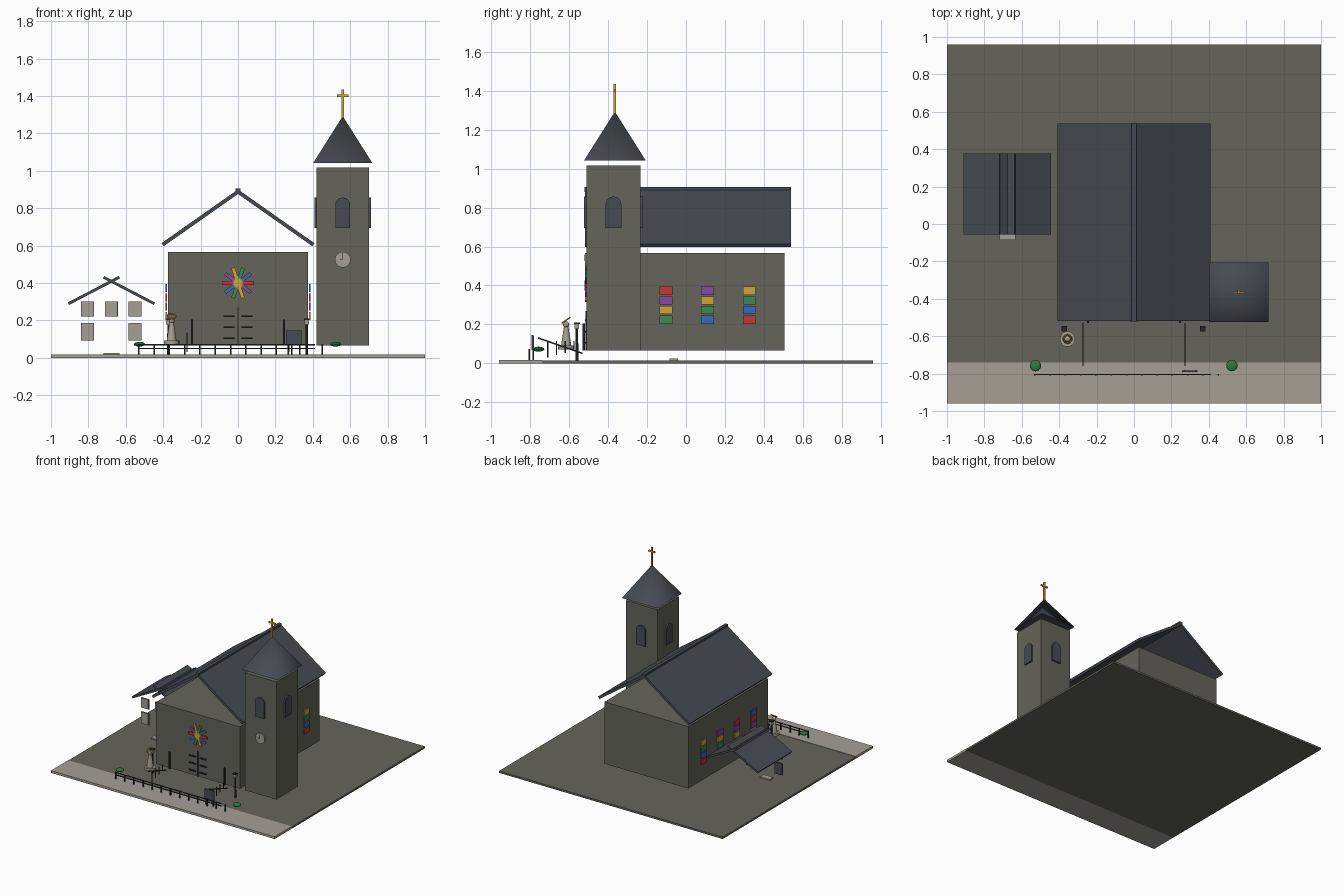
import bpy, bmesh, math
from mathutils import Vector, Matrix

if "Cube" in bpy.data.objects:
    bpy.data.objects.remove(bpy.data.objects["Cube"])


def material(name, r, g, b):
    m = bpy.data.materials.new(name)
    m.diffuse_color = (r, g, b, 1)
    m.use_nodes = True
    m.node_tree.nodes["Principled BSDF"].inputs["Base Color"].default_value = m.diffuse_color
    return m


STONE = material("dark_stone", 0.13, 0.128, 0.105)
SLATE = material("slate", 0.061, 0.07, 0.084)
LIGHT = material("light_stone", 0.376, 0.352, 0.305)
IRON = material("black_iron", 0.016, 0.017, 0.019)
GOLD = material("gold_yellow", 0.62, 0.38, 0.04)
RED = material("red_glass", 0.56, 0.04, 0.035)
BLUE = material("blue_glass", 0.035, 0.15, 0.5)
GREEN = material("green_glass", 0.05, 0.25, 0.08)
PURPLE = material("purple_glass", 0.25, 0.07, 0.38)
LEAF = material("leaf_green", 0.03, 0.19, 0.06)
GLASS = [RED, BLUE, GREEN, GOLD, PURPLE]


def finish(name, bm, mat, smooth=None):
    bmesh.ops.recalc_face_normals(bm, faces=bm.faces)
    if smooth is not None:
        for f in bm.faces:
            f.smooth = abs(f.normal.z) < smooth
    me = bpy.data.meshes.new(name)
    bm.to_mesh(me)
    bm.free()
    me.materials.append(mat)
    ob = bpy.data.objects.new(name, me)
    bpy.context.collection.objects.link(ob)
    return ob


def boxes(name, mat, *bounds):
    """One object made of boxes given as (x0, x1, y0, y1, z0, z1)."""
    bm = bmesh.new()
    for x0, x1, y0, y1, z0, z1 in bounds:
        m = Matrix.Translation(((x0 + x1) / 2, (y0 + y1) / 2, (z0 + z1) / 2))
        m = m @ Matrix.Diagonal((x1 - x0, y1 - y0, z1 - z0, 1))
        bmesh.ops.create_cube(bm, size=1, matrix=m)
    return finish(name, bm, mat)


def prism(name, mat, pts, depth, matrix=Matrix()):
    """Extrude an outline drawn in x, z along +y."""
    bm = bmesh.new()
    face = bm.faces.new([bm.verts.new((x, 0, z)) for x, z in pts])
    ext = bmesh.ops.extrude_face_region(bm, geom=[face])["geom"]
    bmesh.ops.translate(bm, vec=(0, depth, 0),
                        verts=[v for v in ext if isinstance(v, bmesh.types.BMVert)])
    bm.transform(matrix)
    return finish(name, bm, mat)


def slab(name, x0, z0, x1, z1, t, ya, yb):
    """Sloping roof panel, t thick, seen from the front as a line."""
    n = Vector((z0 - z1, x1 - x0)).normalized() * t / 2
    pts = [(x0 - n.x, z0 - n.y), (x1 - n.x, z1 - n.y), (x1 + n.x, z1 + n.y), (x0 + n.x, z0 + n.y)]
    return prism(name, SLATE, pts, yb - ya, Matrix.Translation((0, ya, 0)))


def cone(name, mat, x, y, z0, z1, r0, r1, n, smooth=0.8, turn=0):
    bm = bmesh.new()
    m = Matrix.Translation((x, y, (z0 + z1) / 2)) @ Matrix.Rotation(turn, 4, 'Z')
    bmesh.ops.create_cone(bm, cap_ends=True, segments=n, radius1=r0, radius2=r1,
                          depth=z1 - z0, matrix=m)
    return finish(name, bm, mat, smooth)


# ground and pavement
boxes("ground", STONE, (-1, 1, -0.74, 0.96, 0, 0.015))
boxes("pavement", LIGHT, (-1, 1, -0.96, -0.74, 0, 0.018))

# nave and its roof
boxes("nave", STONE, (-0.375, 0.375, -0.51, 0.505, 0.067, 0.567))
for s in (-1, 1):
    slab("nave_roof_panel", s * 0.403, 0.605, 0, 0.888, 0.02, -0.518, 0.538)
boxes("nave_ridge", SLATE, (-0.013, 0.013, -0.52, 0.54, 0.88, 0.906))

# stained glass side windows
for s in (-1, 1):
    for i, y in enumerate((-0.315, -0.103, 0.111, 0.325)):
        for j in range(4):
            z = 0.224 + 0.0495 * j
            a, b = sorted((s * 0.379, s * 0.388))
            boxes("side_window_pane", GLASS[(3 - i + j) % 5],
                  (a, b, y - 0.033, y + 0.033, z - 0.021, z + 0.021))

# rose window
for i in range(10):
    m = Matrix.Translation((0, -0.519, 0.4)) @ Matrix.Rotation(-math.tau * i / 10, 4, 'Y')
    prism("rose_petal", GLASS[i % 5],
          [(0.02, -0.01), (0.085, -0.01), (0.085, 0.01), (0.02, 0.01)], 0.009, m)
circle = [(math.cos(math.tau * k / 24), math.sin(math.tau * k / 24)) for k in range(24)]
prism("rose_centre", GOLD, [(0.025 * c, 0.025 * s) for c, s in circle], 0.011,
      Matrix.Translation((0, -0.521, 0.4)))

# door seam and straps
straps = [(-0.003, 0.003, -0.517, -0.509, 0.067, 0.27)]
for z in (0.105, 0.163, 0.221):
    straps += [(-0.077, -0.02, -0.519, -0.509, z - 0.004, z + 0.004),
               (0.02, 0.077, -0.519, -0.509, z - 0.004, z + 0.004)]
boxes("door_ironwork", IRON, *straps)

# tower, spire and cross
TX, TY = 0.56, -0.372
boxes("tower", STONE, (TX - 0.14, TX + 0.14, TY - 0.138, TY + 0.138, 0.067, 1.017))
cone("tower_roof", SLATE, TX, TY + 0.007, 1.042, 1.292, 0.158 * math.sqrt(2), 0, 4, 0.9, math.pi / 4)
boxes("tower_cross", GOLD, (TX - 0.006, TX + 0.006, TY + 0.001, TY + 0.013, 1.28, 1.435),
      (TX - 0.03, TX + 0.03, TY + 0.002, TY + 0.012, 1.395, 1.407))

# belfry openings on all four sides
arch = [(-0.04, 0.695), (0.04, 0.695)] + [
    (0.04 * math.cos(math.pi * k / 8), 0.817 + 0.04 * math.sin(math.pi * k / 8)) for k in range(9)]
for k in range(4):
    m = Matrix.Translation((TX, TY, 0)) @ Matrix.Rotation(k * math.pi / 2, 4, 'Z')
    prism("belfry_opening", SLATE, arch, 0.015, m @ Matrix.Translation((0, -0.152, 0)))

# tower clock
prism("clock_face", LIGHT, [(0.042 * c, 0.042 * s) for c, s in circle], 0.01,
      Matrix.Translation((TX, -0.519, 0.525)))
boxes("clock_hands", IRON, (TX - 0.002, TX + 0.002, -0.522, -0.518, 0.525, 0.56),
      (TX - 0.018, TX, -0.522, -0.518, 0.525, 0.529))

# small house: crossing roof panels, windows and doorstep
HX = -0.677
for s in (-1, 1):
    slab("house_roof_panel", HX + s * 0.23, 0.289, HX - s * 0.042, 0.431, 0.015, -0.055, 0.378)
for dx, z in ((-0.127, 0.26), (0, 0.26), (0.127, 0.26), (-0.127, 0.139), (0.127, 0.139)):
    x, h = HX + dx, 0.04 if z > 0.2 else 0.047
    boxes("house_window_front", LIGHT, (x - 0.033, x + 0.031, -0.044, -0.037, z - h + 0.003, z + h))
    boxes("house_window_pane", SLATE, (x - 0.035, x + 0.035, -0.037, -0.03, z - h, z + h))
boxes("doorstep", LIGHT, (HX - 0.043, HX + 0.043, -0.085, -0.04, 0.012, 0.025))

# stair railings
for s in (-1, 1):
    x = s * 0.272
    m = Matrix.Translation((x - 0.003, 0, 0)) @ Matrix.Rotation(math.pi / 2, 4, 'Z')
    m = m @ Matrix.Translation((0, -0.006, 0))
    prism("stair_rail", IRON, [(-0.76, 0.127), (-0.53, 0.047), (-0.53, 0.055), (-0.76, 0.135)], 0.006, m)
    boxes("stair_rail_posts", IRON, *[
        (x - 0.003, x + 0.003, y - 0.003, y + 0.003, 0.03 + 0.012 * k, 0.115)
        for k, y in enumerate((-0.71, -0.665, -0.62, -0.575))])
    boxes("wall_post", IRON, (s * 0.246 - 0.005, s * 0.246 + 0.005, -0.53, -0.518, 0.067, 0.205))

# front fence
boxes("fence_rails", IRON, *[(-0.535, 0.412, -0.808, -0.802, z - 0.003, z + 0.003) for z in (0.05, 0.07)])
boxes("fence_posts", IRON, *[(x - 0.004, x + 0.004, -0.809, -0.801, 0.015, 0.074)
                             for x in (-0.53 + 0.0817 * k for k in range(13))])

# notice board
boxes("notice_board", SLATE, (0.257, 0.34, -0.792, -0.783, 0.07, 0.145))
boxes("notice_board_posts", IRON, *[(x - 0.004, x + 0.004, -0.789, -0.781, 0.015, 0.14)
                                    for x in (0.268, 0.329)])

# lamps
for x in (-0.372, 0.368):
    y = -0.56
    cone("lamp_pole", IRON, x, y, 0.015, 0.18, 0.008, 0.006, 10)
    boxes("lamp_light", LIGHT, (x - 0.012, x + 0.012, y - 0.012, y + 0.012, 0.178, 0.202))
    boxes("lamp_cap", IRON, (x - 0.015, x + 0.015, y - 0.015, y + 0.015, 0.202, 0.211))

# statue with halo
SX, SY = -0.355, -0.615
cone("statue_pedestal", LIGHT, SX, SY, 0.072, 0.092, 0.041, 0.041, 20)
cone("statue_body", LIGHT, SX, SY, 0.092, 0.188, 0.026, 0.012, 16)
bm = bmesh.new()
bmesh.ops.create_uvsphere(bm, u_segments=14, v_segments=8, radius=0.016,
                          matrix=Matrix.Translation((SX, SY, 0.199)))
finish("statue_head", bm, LIGHT, 2)
bpy.ops.mesh.primitive_torus_add(major_radius=0.024, minor_radius=0.004, major_segments=20,
                                 minor_segments=6, location=(SX, SY, 0.222),
                                 rotation=(math.radians(35), 0, 0))
halo = bpy.context.object
halo.name = "statue_halo"
halo.data.materials.append(GOLD)

# bushes
for x in (-0.527, 0.523):
    bm = bmesh.new()
    bmesh.ops.create_icosphere(bm, subdivisions=2, radius=0.031,
                               matrix=Matrix.Translation((x, -0.757, 0.073)) @ Matrix.Diagonal((1, 1, 0.42, 1)))
    finish("bush", bm, LEAF)
